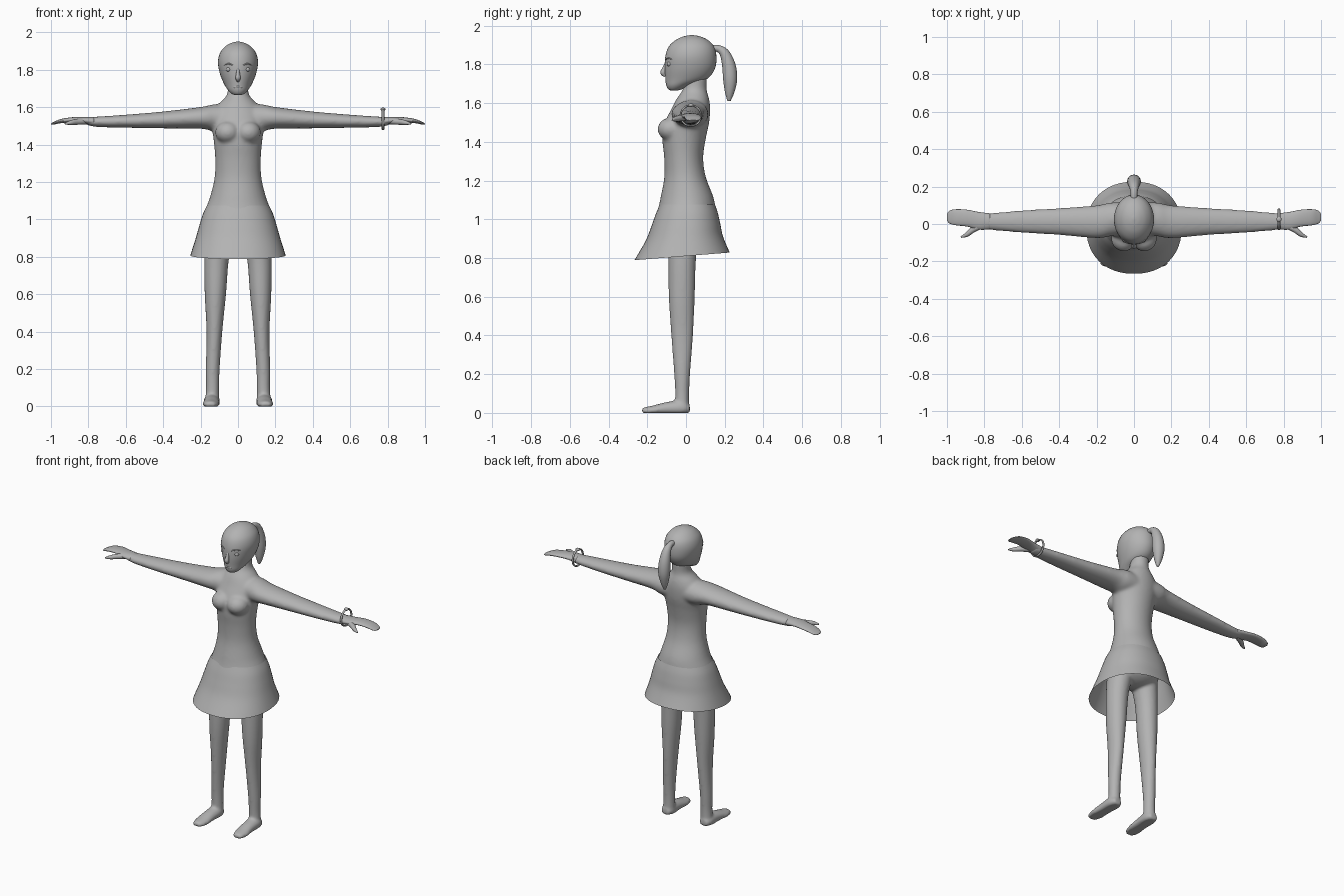
import bpy, bmesh, math
from mathutils import Vector, Matrix

if "Cube" in bpy.data.objects:
    bpy.data.objects.remove(bpy.data.objects["Cube"])

mat = bpy.data.materials.new("plain grey")
mat.diffuse_color = (0.45, 0.45, 0.45, 1)
mat.use_nodes = True
mat.node_tree.nodes["Principled BSDF"].inputs["Base Color"].default_value = mat.diffuse_color


def spline(rows, steps):
    """Resample rows of numbers with a Catmull-Rom spline."""
    out = []
    for i in range(len(rows) - 1):
        a, b = rows[max(i - 1, 0)], rows[i]
        c, d = rows[i + 1], rows[min(i + 2, len(rows) - 1)]
        for s in range(steps):
            t = s / steps
            out.append([0.5 * (2 * q + (r - p) * t + (2 * p - 5 * q + 4 * r - w) * t * t
                               + (3 * q - p - 3 * r + w) * t ** 3)
                        for p, q, r, w in zip(a, b, c, d)])
    out.append(list(rows[-1]))
    return out


def loft(bm, rows, axis="Z", mirror=1, n=32, steps=5, caps=True, power=2.0, tilt=0.0):
    """Skin elliptical sections: (position, centre a, centre b, radius a, radius b)."""
    rings, rows = [], spline(rows, steps)
    for k, (p, a, b, ra, rb) in enumerate(rows):
        ring = []
        for i in range(n):
            t = 2 * math.pi * i / n
            c, s = math.cos(t), math.sin(t)
            u = a + ra * math.copysign(abs(c) ** (2 / power), c)
            v = b + rb * math.copysign(abs(s) ** (2 / power), s)
            co = {"Z": (u, v, p + tilt * v * k / (len(rows) - 1)),
                  "X": (p, u, v), "Y": (u, p, v)}[axis]
            ring.append(bm.verts.new((co[0] * mirror, co[1], max(co[2], 0))))
        rings.append(ring)
    for r0, r1 in zip(rings, rings[1:]):
        for i in range(n):
            j = (i + 1) % n
            bm.faces.new((r0[i], r0[j], r1[j], r1[i]))
    if caps:
        bm.faces.new(rings[0])
        bm.faces.new(rings[-1])


def ball(bm, centre, radii, seg=20):
    m = Matrix.Translation(centre) @ Matrix.Diagonal((*radii, 1))
    bmesh.ops.create_uvsphere(bm, u_segments=seg, v_segments=seg // 2, radius=1, matrix=m)


def finish(name, bm, voxel=0, smooth=0):
    bmesh.ops.recalc_face_normals(bm, faces=bm.faces)
    me = bpy.data.meshes.new(name)
    bm.to_mesh(me)
    bm.free()
    me.materials.append(mat)
    ob = bpy.data.objects.new(name, me)
    bpy.context.collection.objects.link(ob)
    for p in me.polygons:
        p.use_smooth = True
    if voxel:
        r = ob.modifiers.new("blend", "REMESH")
        r.mode, r.voxel_size, r.use_smooth_shade = "VOXEL", voxel, True
        s = ob.modifiers.new("soften", "SMOOTH")
        s.factor, s.iterations = 0.5, smooth
    return ob


def tube(bm, rows, n=12, steps=5):
    """Round tube along a path of (x, y, z, radius)."""
    pts = spline(rows, steps)
    rings = []
    for i, (x, y, z, r) in enumerate(pts):
        d = Vector(pts[min(i + 1, len(pts) - 1)][:3]) - Vector(pts[max(i - 1, 0)][:3])
        side = Vector((1, 0, 0)) if abs(d.x) < 0.5 * d.length else Vector((0, 0, 1))
        u = d.cross(side).normalized()
        v = d.cross(u).normalized()
        rings.append([bm.verts.new(Vector((x, y, z)) + r * (math.cos(t) * u + math.sin(t) * v))
                      for t in (2 * math.pi * k / n for k in range(n))])
    for r0, r1 in zip(rings, rings[1:]):
        for i in range(n):
            j = (i + 1) % n
            bm.faces.new((r0[i], r0[j], r1[j], r1[i]))
    bm.faces.new(rings[0])
    bm.faces.new(rings[-1])


# Torso, neck and arms blended together
bm = bmesh.new()
loft(bm, [(1.74, 0, .055, .055, .055), (1.67, 0, .045, .058, .062), (1.62, 0, .035, .10, .085),
          (1.57, 0, .025, .135, .10), (1.50, 0, .005, .14, .115), (1.42, 0, -.01, .13, .113),
          (1.32, 0, -.012, .122, .101), (1.22, 0, -.005, .126, .107), (1.12, 0, .005, .15, .135),
          (1.06, 0, .005, .172, .148), (1.0, 0, 0, .19, .163)])
for s in (-1, 1):
    ball(bm, (s * .055, -.078, 1.465), (.068, .07, .06))
    loft(bm, [(0, .03, 1.54, .085, .07), (.12, .025, 1.543, .09, .073), (.2, .012, 1.543, .088, .058),
              (.4, .013, 1.532, .072, .045), (.6, .013, 1.525, .06, .035),
              (.75, .013, 1.522, .047, .028), (.81, .015, 1.526, .042, .021)], "X", s)
finish("torso_and_arms", bm, .0085, 12)

# Flared skirt, an open sheet
bm = bmesh.new()
loft(bm, [(1.075, 0, .007, .166, .143), (1.03, 0, .004, .187, .16), (.97, 0, -.001, .206, .178),
          (.9, 0, -.009, .226, .2), (.81, 0, -.02, .255, .246)], n=48, caps=False,
     power=2.2, tilt=.08)
finish("skirt", bm)

# Legs, feet and hips
bm = bmesh.new()
ball(bm, (0, 0, .97), (.165, .13, .1), 32)
for s in (-1, 1):
    loft(bm, [(.97, .085, -.015, .08, .09), (.8, .113, -.02, .066, .072), (.6, .121, -.022, .057, .067),
              (.4, .126, -.02, .042, .056), (.2, .135, -.02, .037, .041),
              (.1, .136, -.02, .035, .036), (.02, .138, -.02, .038, .037)], "Z", s)
    loft(bm, [(.02, .14, .02, .026, .02), (-.02, .14, .025, .043, .04), (-.1, .142, .022, .042, .034),
              (-.17, .145, .013, .044, .025), (-.215, .147, .01, .032, .019),
              (-.229, .147, .008, .016, .01)], "Y", s)
finish("legs", bm, .0085, 5)

# Hands: mitten with a separate thumb
for s, side in ((-1, "right"), (1, "left")):
    bm = bmesh.new()
    loft(bm, [(.77, .014, 1.524, .043, .024), (.83, .017, 1.53, .047, .018), (.89, .031, 1.532, .045, .014),
              (.95, .036, 1.525, .043, .011), (.985, .037, 1.514, .035, .007),
              (1.0, .037, 1.51, .018, .003)], "X", s, n=24)
    tube(bm, [(s * .81, -.004, 1.526, .017), (s * .86, -.03, 1.522, .016),
              (s * .895, -.057, 1.517, .012), (s * .925, -.07, 1.511, .004)])
    finish(side + "_hand", bm)

# Head with the chin set forward
bm = bmesh.new()
loft(bm, [(1.665, 0, -.06, .018, .018), (1.672, 0, -.056, .034, .036), (1.692, 0, -.038, .054, .064),
          (1.725, 0, .002, .075, .108), (1.78, 0, .02, .097, .13), (1.84, 0, .025, .107, .132),
          (1.89, 0, .028, .096, .118), (1.925, 0, .03, .068, .084), (1.944, 0, .03, .035, .043),
          (1.951, 0, .03, .006, .008)], n=40)
finish("head", bm)

# Nose, lips and brows
bm = bmesh.new()
tube(bm, [(0, -.098, 1.815, .007), (0, -.112, 1.78, .010), (0, -.118, 1.757, .014), (0, -.106, 1.74, .008)])
finish("nose", bm)
bm = bmesh.new()
tube(bm, [(-.03, -.089, 1.713, .003), (-.015, -.098, 1.707, .006), (0, -.101, 1.708, .006),
          (.015, -.098, 1.707, .006), (.03, -.089, 1.713, .003)])
finish("lips", bm)
for s, side in ((-1, "right"), (1, "left")):
    bm = bmesh.new()
    tube(bm, [(s * .026, -.104, 1.824, .003), (s * .05, -.094, 1.832, .004), (s * .074, -.073, 1.826, .002)], 8)
    finish(side + "_brow", bm)
    bm = bmesh.new()
    ball(bm, (s * .05, -.085, 1.802), (.014, .014, .013))
    finish(side + "_eye", bm)

# Ponytail
bm = bmesh.new()
tube(bm, [(0, .12, 1.88, .018), (0, .165, 1.882, .018), (0, .2, 1.855, .026), (0, .222, 1.79, .035),
          (0, .228, 1.72, .036), (0, .225, 1.655, .024), (0, .222, 1.61, .008)], 20)
finish("ponytail", bm)

# Bracelet ring with a bead
bm = bmesh.new()
loops = [[bm.verts.new((.775 + .007 * math.cos(b),
                        .025 + (.053 + .005 * math.sin(b)) * math.cos(a),
                        1.535 + (.053 + .005 * math.sin(b)) * math.sin(a)))
          for b in (math.tau * j / 8 for j in range(8))] for a in (math.tau * i / 36 for i in range(36))]
for i in range(36):
    for j in range(8):
        p, q, k = loops[i], loops[(i + 1) % 36], (j + 1) % 8
        bm.faces.new((p[j], q[j], q[k], p[k]))
ball(bm, (.775, .025, 1.589), (.014, .014, .009))
finish("bracelet", bm)
